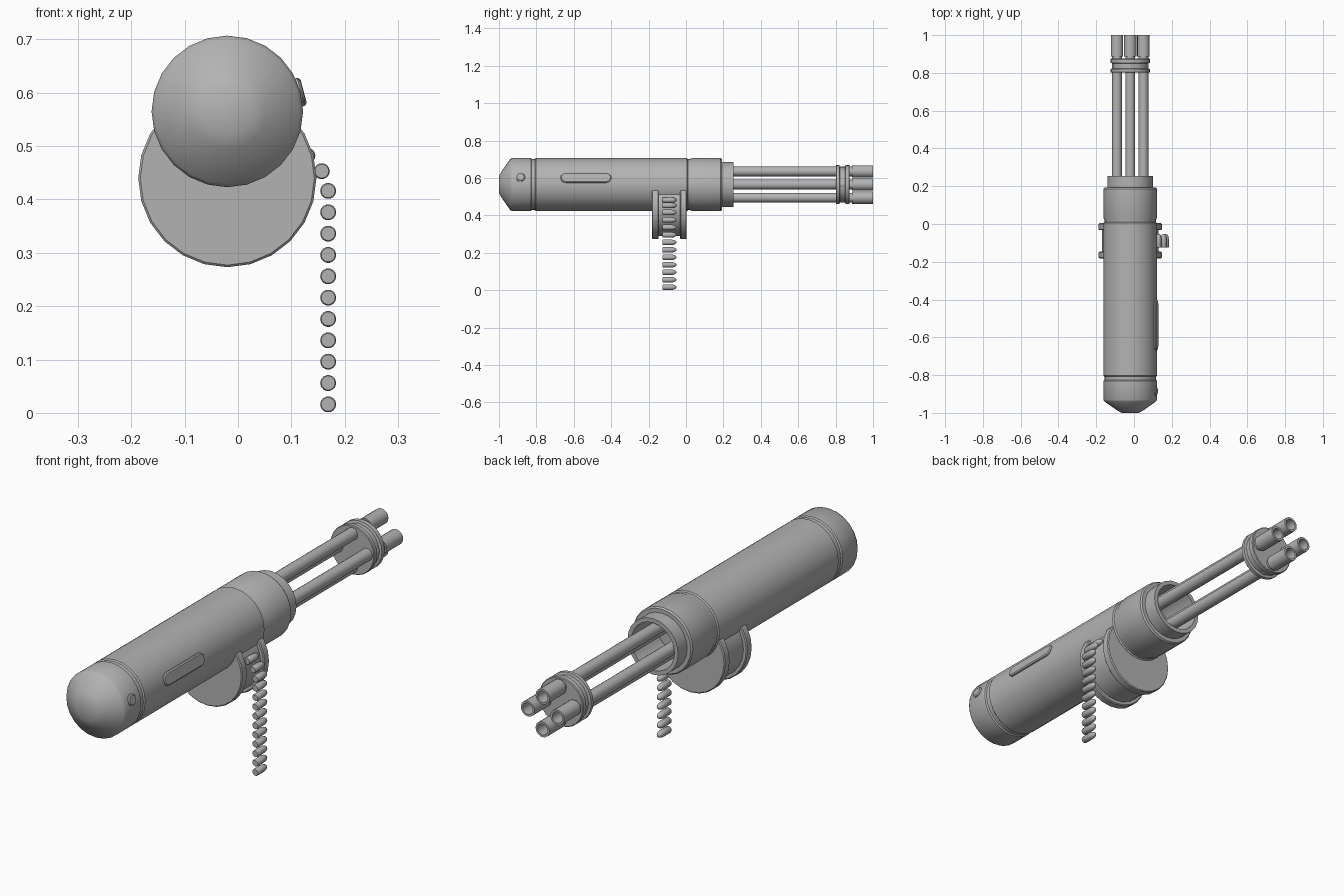
import bpy, bmesh, math
from mathutils import Vector

cube = bpy.data.objects.get("Cube")
if cube:
    bpy.data.objects.remove(cube, do_unlink=True)

steel = bpy.data.materials.new("grey_steel")
steel.use_nodes = True
GREY = (0.45, 0.45, 0.45, 1)
steel.diffuse_color = GREY
steel.node_tree.nodes["Principled BSDF"].inputs["Base Color"].default_value = GREY

AX, AZ = -0.02, 0.565      # main axis of the gun


def finish(name, bm, angle=35):
    bmesh.ops.recalc_face_normals(bm, faces=bm.faces)
    mesh = bpy.data.meshes.new(name)
    bm.to_mesh(mesh)
    bm.free()
    mesh.materials.append(steel)
    mesh.shade_smooth()
    mesh.set_sharp_from_angle(angle=math.radians(angle))
    obj = bpy.data.objects.new(name, mesh)
    bpy.context.collection.objects.link(obj)
    return obj


def lathe(name, profile, x=AX, z=AZ, sides=24, angle=35):
    """Revolve (y, radius) points around a line parallel to y, capping both ends."""
    bm = bmesh.new()
    rings = []
    for y, r in profile:
        turn = [2 * math.pi * i / sides for i in range(sides)]
        rings.append([bm.verts.new((x + r * math.cos(a), y, z + r * math.sin(a))) for a in turn])
    for a, b in zip(rings, rings[1:]):
        for i in range(sides):
            j = (i + 1) % sides
            bm.faces.new((a[i], a[j], b[j], b[i]))
    bm.faces.new(rings[0])
    bm.faces.new(rings[-1])
    return finish(name, bm, angle)


def side_plate(name, y, half_len, half_wid, top, tilt):
    """Rounded plate standing on the curved left side of the body."""
    out = Vector((math.cos(tilt), 0, math.sin(tilt)))
    across = Vector((-math.sin(tilt), 0, math.cos(tilt)))
    along = Vector((0, 1, 0))
    centre = Vector((AX, y, AZ))
    bm = bmesh.new()
    rings = []
    for radius, inset in ((0.12, 0), (top - 0.004, 0), (top, 0.005)):
        ring = []
        for i in range(18):
            end = 1 if i < 9 else -1
            a = -math.pi / 2 + math.pi * (i % 9) / 8 + (0 if end > 0 else math.pi)
            # the tiny extra length keeps the two half circles apart
            u = end * (half_len - half_wid + 0.001) + (half_wid - inset) * math.cos(a)
            v = (half_wid - inset) * math.sin(a)
            ring.append(bm.verts.new(centre + along * u + across * v + out * radius))
        rings.append(ring)
    for a, b in zip(rings, rings[1:]):
        for i in range(18):
            j = (i + 1) % 18
            bm.faces.new((a[i], a[j], b[j], b[i]))
    bm.faces.new(rings[-1])
    bm.faces.new(rings[0])
    return finish(name, bm)


# Body: blunt nose, grooved cap, long casing, collar and open front sleeve
lathe("body", [
    (-1.0, 0.045), (-0.985, 0.072), (-0.94, 0.136), (-0.93, 0.142),
    (-0.83, 0.142), (-0.825, 0.137), (-0.807, 0.137), (-0.802, 0.142),
    (0.005, 0.142), (0.01, 0.137), (0.022, 0.137), (0.035, 0.142),
    (0.185, 0.142), (0.192, 0.137), (0.192, 0.12), (0.253, 0.12),
    (0.253, 0.102), (0.08, 0.102)])

# Details on the left side of the casing
side_plate("side_grip_plate", -0.535, 0.135, 0.027, 0.148, 0.26)
side_plate("cap_button", -0.885, 0.024, 0.024, 0.147, 0.28)

# Four barrels, each with a wider hollow muzzle
for k, (dx, dz) in enumerate(((1, 0), (0, 1), (-1, 0), (0, -1))):
    x, z = AX + 0.07 * dx, AZ + 0.07 * dz
    lathe(f"barrel_{k + 1}", [
        (0.07, 0.026), (0.888, 0.026), (0.888, 0.033), (1.0, 0.033),
        (1.0, 0.024), (0.93, 0.024)], x, z, 16)

# Barrel clamp: two discs with a slimmer spacer
lathe("barrel_clamp", [
    (0.802, 0.102), (0.805, 0.105), (0.82, 0.105), (0.823, 0.094),
    (0.85, 0.094), (0.853, 0.105), (0.872, 0.105), (0.875, 0.102)])

# Ammunition drum below the body
lathe("ammo_drum", [
    (-0.182, 0.163), (-0.178, 0.167), (-0.15, 0.167), (-0.146, 0.163),
    (-0.146, 0.15), (-0.032, 0.15), (-0.032, 0.163), (-0.028, 0.167),
    (0.0, 0.167), (0.004, 0.163)], AX, 0.44)

# Hanging belt of rounds, curling into the drum at the top
spots = [(0.169, 0.016 + 0.04 * i) for i in range(11)]
spots += [(0.157, 0.453), (0.13, 0.482), (0.097, 0.497)]
for k, (x, z) in enumerate(spots):
    lathe(f"round_{k + 1}", [
        (-0.125, 0.013), (-0.122, 0.015), (-0.078, 0.015), (-0.066, 0.0135),
        (-0.056, 0.009), (-0.052, 0.004)], x, z, 14, 50)
